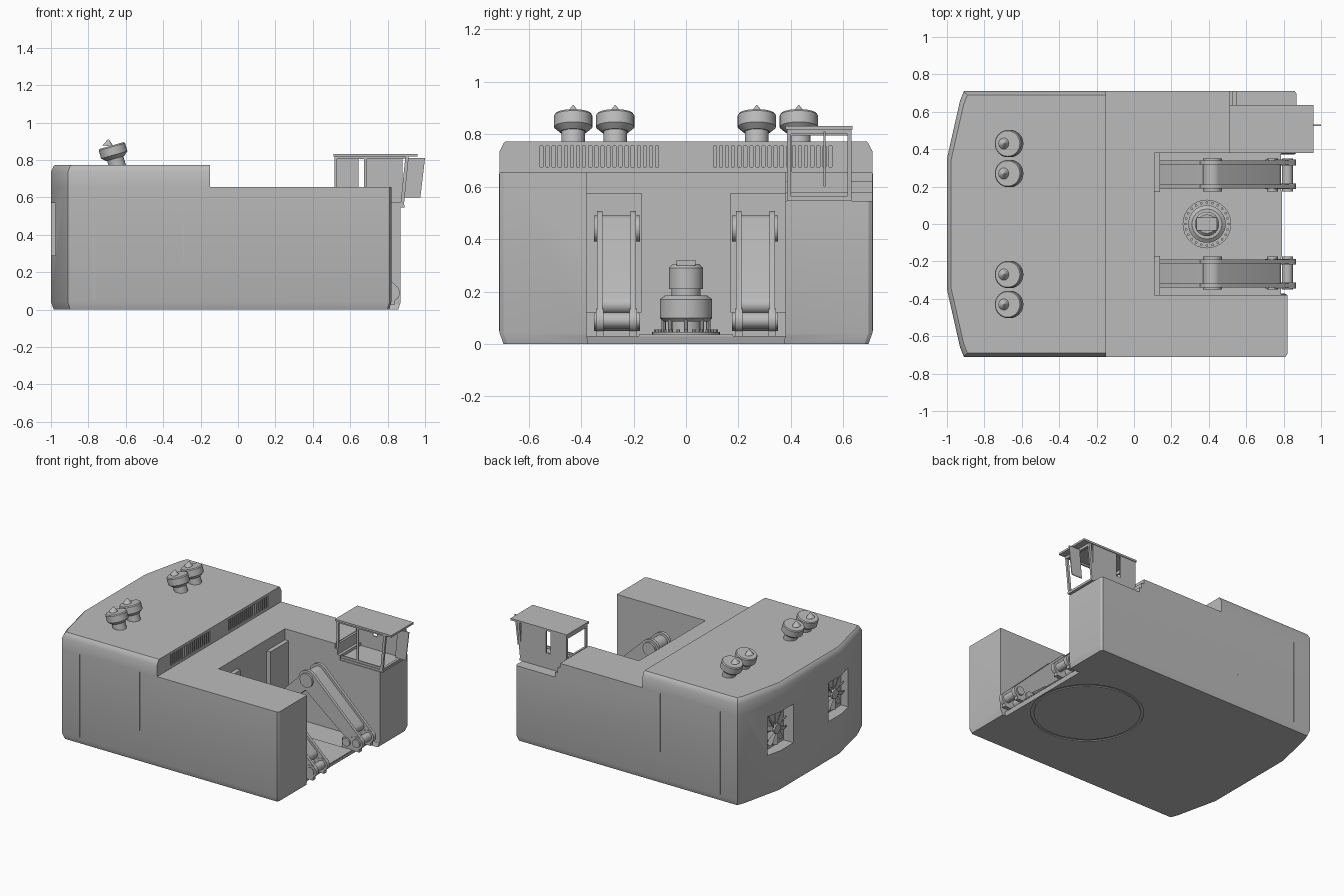
import bpy, bmesh, math
from mathutils import Matrix, Vector

cube = bpy.data.objects.get("Cube")
if cube:
    bpy.data.objects.remove(cube, do_unlink=True)

grey = bpy.data.materials.new("machine_grey")
grey.use_nodes = True
GREY = (0.5, 0.5, 0.5, 1)
grey.diffuse_color = GREY
grey.node_tree.nodes["Principled BSDF"].inputs["Base Color"].default_value = GREY


def finish(name, bm):
    bmesh.ops.recalc_face_normals(bm, faces=bm.faces)
    mesh = bpy.data.meshes.new(name)
    bm.to_mesh(mesh)
    bm.free()
    mesh.materials.append(grey)
    ob = bpy.data.objects.new(name, mesh)
    bpy.context.scene.collection.objects.link(ob)
    return ob


def add_box(bm, x0, x1, y0, y1, z0, z1):
    m = Matrix.Translation(((x0 + x1) / 2, (y0 + y1) / 2, (z0 + z1) / 2))
    bmesh.ops.create_cube(bm, size=1, matrix=m @ Matrix.Diagonal((x1 - x0, y1 - y0, z1 - z0, 1)))


def boxes(name, *specs):
    bm = bmesh.new()
    for s in specs:
        add_box(bm, *s)
    return finish(name, bm)


def add_rod(bm, a, b, r1, r2=None, seg=32):
    a, b = Vector(a), Vector(b)
    rot = (b - a).to_track_quat('Z', 'Y').to_matrix().to_4x4()
    bmesh.ops.create_cone(bm, cap_ends=True, segments=seg, radius1=r1,
                          radius2=r1 if r2 is None else r2, depth=(b - a).length,
                          matrix=Matrix.Translation((a + b) / 2) @ rot)


def loft(name, loops):
    bm = bmesh.new()
    rings = [[bm.verts.new(p) for p in loop] for loop in loops]
    for lo, hi in zip(rings, rings[1:]):
        for i in range(len(lo)):
            j = (i + 1) % len(lo)
            bm.faces.new((lo[i], lo[j], hi[j], hi[i]))
    bm.faces.new(rings[0])
    bm.faces.new(rings[-1])
    return finish(name, bm)


def plan_block(name, outline, levels, px):
    # levels: height, x scale about px, y scale
    return loft(name, [[(px + (x - px) * sx, y * sy, z) for x, y in outline] for z, sx, sy in levels])


def link(name, p, q, r1, r2, y0, y1):
    # tapered plate with round ends in the xz plane
    d = math.atan2(q[1] - p[1], q[0] - p[0])
    pts = []
    for c, r, start in ((p, r1, d + math.pi / 2), (q, r2, d - math.pi / 2)):
        for i in range(13):
            t = start + math.pi * i / 12
            pts.append((c[0] + r * math.cos(t), c[1] + r * math.sin(t)))
    return loft(name, [[(x, y, z) for x, z in pts] for y in (y0, y1)])


def cut(ob, cutter):
    mod = ob.modifiers.new("cut", 'BOOLEAN')
    mod.operation, mod.solver, mod.object = 'DIFFERENCE', 'EXACT', cutter
    bpy.context.view_layer.objects.active = ob
    bpy.ops.object.modifier_apply(modifier=mod.name)
    bpy.data.objects.remove(cutter, do_unlink=True)


# Hull with chamfered foot, pit, cab notch and stepped walkway
rear = [(-0.91, 0.71), (-0.93, 0.66), (-1, 0.35), (-1, -0.35), (-0.93, -0.66), (-0.91, -0.71)]
hull = plan_block("hull", rear + [(0.81, -0.71), (0.82, -0.695), (0.82, -0.38), (0.79, -0.38),
                                  (0.79, 0.38), (0.87, 0.38), (0.87, 0.695), (0.86, 0.71)],
                  [(0, 0.985, 0.98), (0.04, 1, 1), (0.655, 1, 1)], 0)
cut(hull, boxes("pit_cutter", (0.11, 1.2, -0.38, 0.38, 0.03, 1)))
cut(hull, boxes("cab_cutter", (0.51, 1.2, 0.3, 0.9, 0.62, 1)))
cut(hull, boxes("step_cutter", (0.53, 1.2, 0.3, 0.9, 0.58, 1)))
cut(hull, boxes("deck_cutter", (0.55, 1.2, 0.3, 0.9, 0.545, 1)))
for s in (-1, 1):
    cut(hull, boxes("fan_cutter", (-1.2, -0.92, s * 0.33 - 0.13, s * 0.33 + 0.13, 0.29, 0.57)))

# Thin panel seams on both flanks
for s in (-1, 1):
    y0, y1 = sorted((s * 0.709, s * 0.712))
    boxes("panel_seam", (-0.772, -0.768, y0, y1, 0.05, 0.65), (-0.292, -0.288, y0, y1, 0.23, 0.65))

# Engine hood with a row of vent slots
hood = plan_block("engine_hood", rear + [(-0.15, -0.71), (-0.15, 0.71)],
                  [(0.655, 1, 1), (0.735, 1, 1), (0.765, 0.985, 0.98), (0.772, 0.975, 0.97)], -0.15)
slots = []
for s in (-1, 1):
    for i in range(20):
        y = s * (0.11 + 0.0232 * i)
        slots.append((-0.17, -0.1, y - 0.006, y + 0.006, 0.675, 0.755))
cut(hood, boxes("vent_cutter", *slots))

# Rear cooling fans
for s in (-1, 1):
    bm = bmesh.new()
    y, z = s * 0.33, 0.43
    add_rod(bm, (-0.93, y, z), (-0.965, y, z), 0.035)
    for i in range(10):
        m = (Matrix.Translation((-0.945, y, z)) @ Matrix.Rotation(i * math.tau / 10, 4, 'X')
             @ Matrix.Translation((0, 0, 0.075)) @ Matrix.Rotation(0.6, 4, 'Z')
             @ Matrix.Diagonal((0.006, 0.035, 0.09, 1)))
        bmesh.ops.create_cube(bm, size=1, matrix=m)
    finish("cooling_fan", bm)

# Tilted exhaust stacks with pointed caps
for y in (-0.43, -0.27, 0.27, 0.43):
    base = Vector((-0.64, y, 0.75))
    up = Vector((-0.27, 0, 0.96)).normalized()
    bm = bmesh.new()
    for h0, h1, r0, r1 in ((0, 0.075, 0.045, 0.045), (0.06, 0.08, 0.05, 0.073),
                           (0.08, 0.125, 0.073, 0.073), (0.125, 0.132, 0.073, 0.068)):
        add_rod(bm, base + up * h0, base + up * h1, r0, r1)
    tip = base + up * 0.13
    add_rod(bm, tip + Vector((-0.02, 0, 0)), tip + Vector((-0.018, 0, 0.035)), 0.03, 0.002, 16)
    finish("exhaust_stack", bm)

# Operator cab
boxes("cab_floor", (0.55, 0.89, 0.385, 0.63, 0.545, 0.56))
boxes("cab_roof", (0.51, 0.96, 0.38, 0.635, 0.818, 0.832))
boxes("cab_rear_frame", (0.515, 0.53, 0.39, 0.405, 0.62, 0.82), (0.515, 0.53, 0.615, 0.63, 0.62, 0.82),
      (0.515, 0.53, 0.39, 0.63, 0.62, 0.655), (0.515, 0.53, 0.39, 0.63, 0.795, 0.82))
boxes("cab_side_panel", (0.53, 0.645, 0.62, 0.63, 0.56, 0.82), (0.68, 0.88, 0.62, 0.63, 0.56, 0.82),
      (0.53, 0.88, 0.62, 0.63, 0.56, 0.655))
boxes("cab_side_rail", (0.53, 0.88, 0.39, 0.4, 0.56, 0.575), (0.53, 0.89, 0.39, 0.4, 0.805, 0.82),
      (0.675, 0.69, 0.39, 0.4, 0.56, 0.82))
for y in (0.385, 0.615):
    loft("cab_front_post", [[(x + dx, y + dy, z) for dx, dy in ((0, 0), (0.018, 0), (0.018, 0.015), (0, 0.015))]
                            for x, z in ((0.868, 0.55), (0.895, 0.82))])
boxes("cab_front_sill", (0.868, 0.886, 0.385, 0.63, 0.545, 0.565))
boxes("cab_front_header", (0.892, 0.912, 0.385, 0.63, 0.8, 0.82))
loft("cab_fin", [[(0.89, y, 0.6), (0.975, y, 0.6), (1, y, 0.81), (0.91, y, 0.81)] for y in (0.525, 0.531)])

# Twin lift arms, braces and feet in the pit
top, foot = (0.42, 0.44), (0.82, 0.09)
for s in (-1, 1):
    def span(a, b):
        return sorted((s * a, s * b))
    for a, b in ((0.19, 0.212), (0.318, 0.34)):
        link("arm_plate", top, foot, 0.068, 0.045, *span(a, b))
        link("arm_brace", (0.16, 0.2), top, 0.04, 0.05, *span(a, b))
        y0, y1 = span(a - 0.004, b + 0.004)
        boxes("arm_foot", (0.7, 0.84, y0, y1, 0.028, 0.1))
        link("foot_lug", (0.78, 0.08), (0.82, 0.09), 0.04, 0.045, y0, y1)
    link("arm_web", top, (0.75, 0.15), 0.05, 0.035, *span(0.21, 0.32))
    link("brace_web", (0.16, 0.2), top, 0.03, 0.035, *span(0.21, 0.32))
    y0, y1 = span(0.17, 0.38)
    boxes("arm_mount", (0.11, 0.14, y0, y1, 0.12, 0.575))
    bm = bmesh.new()
    for (x, z), r in ((top, 0.05), (foot, 0.03), ((0.74, 0.08), 0.03)):
        add_rod(bm, (x, s * 0.175, z), (x, s * 0.35, z), r)
    finish("arm_pin", bm)

# Central swivel with bolted base
bm = bmesh.new()
cx = 0.39
for z0, z1, r0, r1 in ((0.028, 0.045, 0.13, 0.13), (0.045, 0.1, 0.06, 0.06), (0.085, 0.1, 0.085, 0.1),
                       (0.1, 0.17, 0.1, 0.1), (0.17, 0.185, 0.1, 0.08), (0.185, 0.21, 0.055, 0.055),
                       (0.21, 0.29, 0.065, 0.065), (0.29, 0.305, 0.065, 0.05)):
    add_rod(bm, (cx, 0, z0), (cx, 0, z1), r0, r1)
for i in range(24):
    t = i * math.tau / 24
    x, y = cx + 0.115 * math.cos(t), 0.115 * math.sin(t)
    add_rod(bm, (x, y, 0.04), (x, y, 0.055), 0.007, seg=8)
for i in range(8):
    t = i * math.tau / 8
    x, y = cx + 0.085 * math.cos(t), 0.085 * math.sin(t)
    add_rod(bm, (x, y, 0.04), (x, y, 0.1), 0.008, seg=8)
add_box(bm, cx - 0.055, cx + 0.055, -0.036, 0.036, 0.3, 0.32)
finish("swivel", bm)
boxes("swivel_bed", (0.2, 0.79, -0.18, 0.18, 0.028, 0.036))

# Shallow slewing ring recessed into the underside
bm = bmesh.new()
for r, z in ((0.37, 0.012), (0.355, 0.016)):
    add_rod(bm, (0.4, 0, 0.002), (0.4, 0, z), r, seg=64)
ring_cut = finish("ring_cutter", bm)
bpy.data.objects.remove(ring_cut, do_unlink=True)
bm = bmesh.new()
add_rod(bm, (0.4, 0, -0.01), (0.4, 0, 0.006), 0.37, seg=64)
cut(hull, finish("ring_recess_cutter", bm))
bm = bmesh.new()
add_rod(bm, (0.4, 0, 0), (0.4, 0, 0.02), 0.35, seg=64)
add_rod(bm, (0.4, 0, 0), (0.4, 0, 0.02), 0.09, seg=32)
finish("slewing_ring", bm)

# Smooth the round parts, keep edges sharp
bpy.ops.object.select_all(action='DESELECT')
for ob in bpy.context.scene.objects:
    if ob.type == 'MESH':
        ob.select_set(True)
        bpy.context.view_layer.objects.active = ob
bpy.ops.object.shade_smooth_by_angle(angle=math.radians(30))
